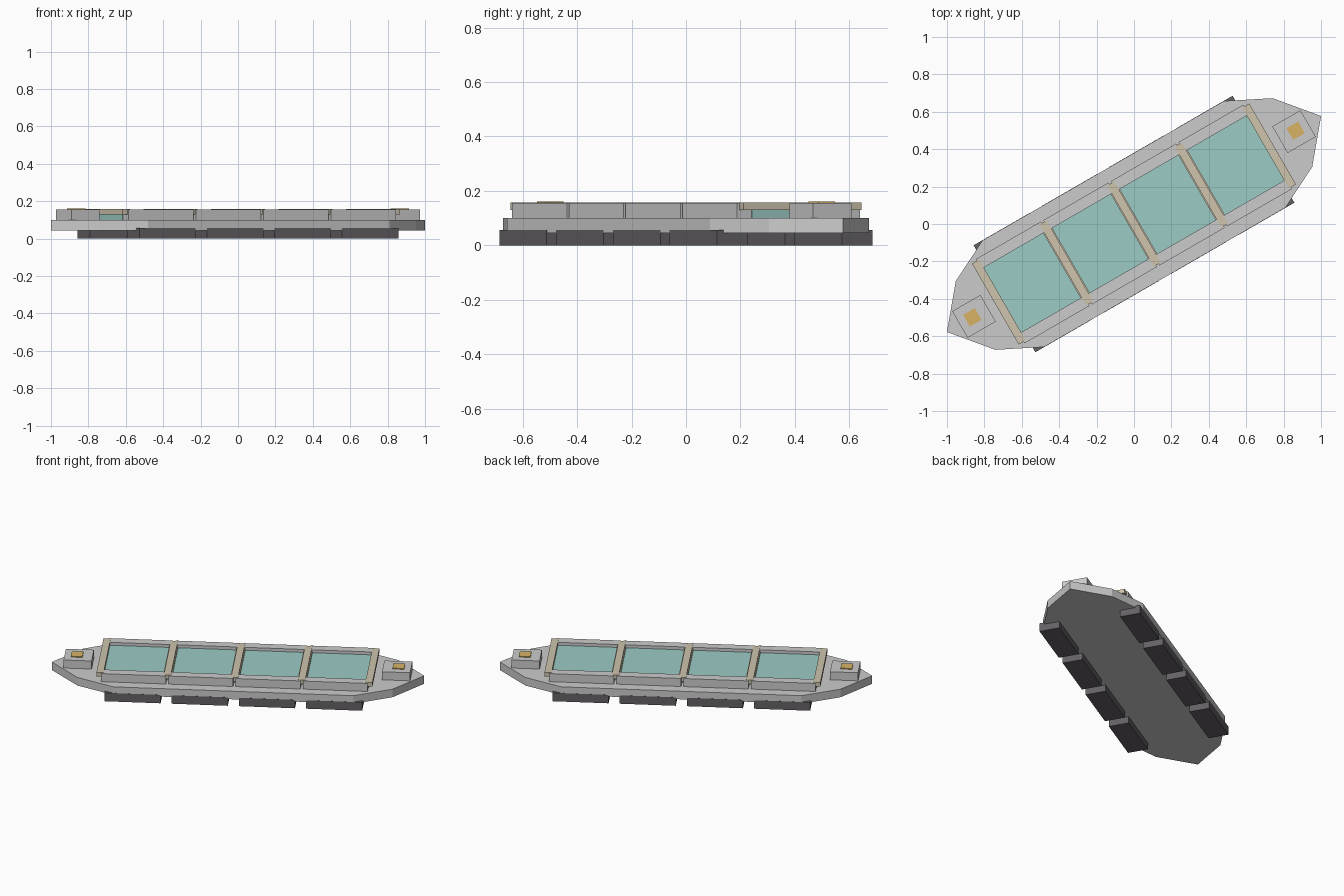
import bpy, bmesh, math
from mathutils import Matrix

if "Cube" in bpy.data.objects:
    bpy.data.objects.remove(bpy.data.objects["Cube"])

TURN = Matrix.Rotation(math.radians(30), 4, 'Z')   # whole model lies at 30 degrees
PITCH = 0.417                                      # spacing of the four bays


def material(name, rgb):
    m = bpy.data.materials.new(name)
    m.diffuse_color = (*rgb, 1)
    m.use_nodes = True
    m.node_tree.nodes["Principled BSDF"].inputs["Base Color"].default_value = m.diffuse_color
    return m


DARK = material("dark_rubber", (0.13, 0.12, 0.135))
TEAL = material("teal_glass", (0.33, 0.60, 0.56))
TAN = material("tan_trim", (0.62, 0.55, 0.42))
AMBER = material("amber", (0.68, 0.45, 0.13))


def finish(name, bm, mat=None):
    bmesh.ops.recalc_face_normals(bm, faces=bm.faces)
    me = bpy.data.meshes.new(name)
    bm.transform(TURN)
    bm.to_mesh(me)
    bm.free()
    ob = bpy.data.objects.new(name, me)
    bpy.context.collection.objects.link(ob)
    if mat:
        me.materials.append(mat)
    return ob


def box(name, u0, u1, v0, v1, z0, z1, mat=None):
    bm = bmesh.new()
    bmesh.ops.create_cube(bm, size=1)
    bm.transform(Matrix.Translation(((u0 + u1) / 2, (v0 + v1) / 2, (z0 + z1) / 2))
                 @ Matrix.Diagonal((u1 - u0, abs(v1 - v0), z1 - z0, 1)))
    return finish(name, bm, mat)


# hull plate: pointed ten-sided outline, extruded
quarter = [(1.155, 0), (0.978, 0.212), (0.745, 0.329)]
half = quarter + [(-u, v) for u, v in reversed(quarter)]
outline = half + [(u, -v) for u, v in reversed(half[1:-1])]
bm = bmesh.new()
face = bm.faces.new([bm.verts.new((u, v, 0.045)) for u, v in outline])
ext = bmesh.ops.extrude_face_region(bm, geom=[face])
bmesh.ops.translate(bm, vec=(0, 0, 0.055),
                    verts=[e for e in ext["geom"] if isinstance(e, bmesh.types.BMVert)])
finish("hull_plate", bm)

# foot pads and side rails, one per bay on each side
for i in range(4):
    c = (i - 1.5) * PITCH
    for s, side in ((-1, "near"), (1, "far")):
        box(f"foot_pad_{side}_{i}", c - 0.174, c + 0.174, s * 0.20, s * 0.33, 0, 0.057, DARK)
        box(f"side_rail_{side}_{i}", c - 0.201, c + 0.201, s * 0.20, s * 0.26, 0.10, 0.155)

# glass slab under the cross bars
box("glass_panel", -0.83, 0.83, -0.2, 0.2, 0.10, 0.135, TEAL)

# cross bars with a lower lip holding the glass
for i in range(5):
    c = (i - 2) * PITCH
    box(f"cross_bar_{i}", c - 0.022, c + 0.022, -0.25, 0.25, 0.13, 0.158, TAN)
    if 0 < i < 4:
        box(f"bar_lip_{i}", c - 0.028, c + 0.028, -0.2, 0.2, 0.13, 0.145, TAN)

# end blocks with amber caps
for s, end in ((-1, "left"), (1, "right")):
    c = s * 0.988
    box(f"end_block_{end}", c - 0.087, c + 0.087, -0.082, 0.082, 0.10, 0.155)
    c = s * 0.998
    box(f"end_cap_{end}", c - 0.036, c + 0.036, -0.036, 0.036, 0.15, 0.161, AMBER)
